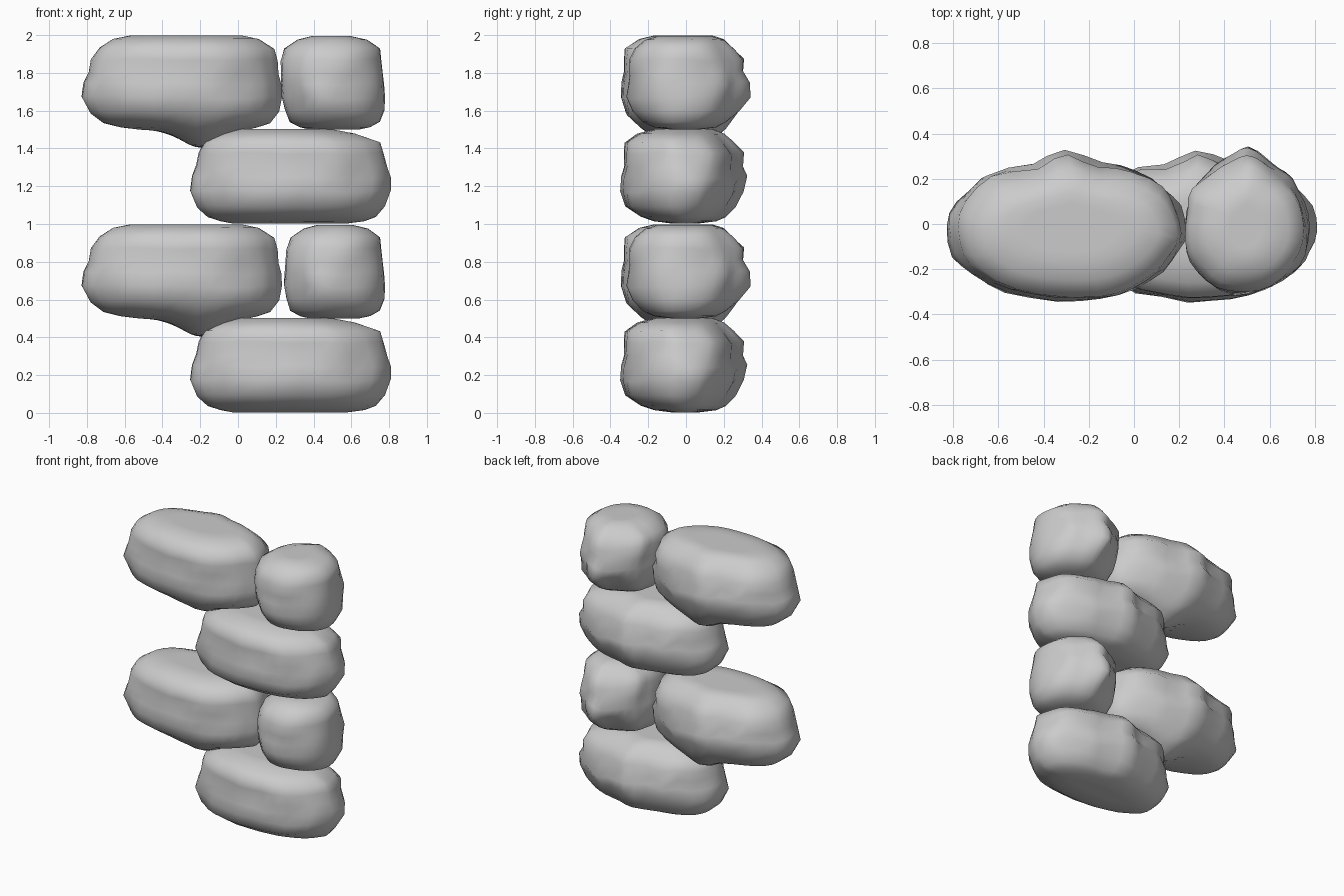
import bpy, bmesh, math
from mathutils import Vector, noise

if "Cube" in bpy.data.objects:
    bpy.data.objects.remove(bpy.data.objects["Cube"])

# Plan outlines (x, y), counter-clockwise from the right end
LONG_PLAN = [(.24, -.03), (.21, .09), (.14, .17), (0, .25), (-.15, .285), (-.29, .33),
             (-.45, .28), (-.66, .22), (-.78, .12), (-.82, 0), (-.80, -.13), (-.72, -.22),
             (-.57, -.30), (-.33, -.34), (-.15, -.33), (0, -.29), (.13, -.21), (.21, -.11)]
SMALL_PLAN = [(.77, -.02), (.75, .11), (.70, .2), (.63, .265), (.57, .31), (.50, .335),
              (.44, .30), (.36, .25), (.27, .18), (.24, .09), (.22, 0), (.24, -.12),
              (.29, -.21), (.38, -.29), (.50, -.31), (.61, -.28), (.69, -.22), (.75, -.13)]

# Vertical profiles: (height, left x, right x, front y, back y)
RIGHT_STONE = [(0, -.03, .58, -.08, .07), (.012, -.09, .67, -.17, .16), (.035, -.16, .73, -.24, .21),
               (.09, -.22, .78, -.32, .27), (.17, -.25, .82, -.34, .305), (.24, -.24, .82, -.335, .325),
               (.30, -.22, .80, -.33, .295), (.37, -.205, .775, -.33, .30), (.43, -.18, .75, -.325, .25),
               (.475, -.09, .62, -.26, .20), (.5, -.01, .49, -.17, .14)]
LEFT_STONE = [(.0, -.52, .0, -.08, .07), (.012, -.62, .10, -.17, .16), (.035, -.71, .17, -.24, .21),
              (.09, -.78, .22, -.32, .27), (.17, -.825, .24, -.34, .305), (.24, -.815, .235, -.335, .325),
              (.30, -.79, .22, -.33, .295), (.37, -.775, .21, -.33, .30), (.43, -.73, .19, -.325, .25),
              (.48, -.66, .11, -.25, .20), (.498, -.57, .02, -.17, .14)]
SMALL_STONE = [(0, .38, .64, -.08, .07), (.012, .33, .70, -.17, .16), (.04, .275, .75, -.23, .21),
               (.1, .255, .775, -.28, .28), (.17, .245, .775, -.31, .32), (.24, .24, .77, -.31, .34),
               (.30, .245, .765, -.305, .315), (.37, .25, .755, -.30, .305), (.43, .275, .75, -.27, .25),
               (.475, .35, .69, -.22, .20), (.495, .42, .61, -.15, .13)]


def smooth_loop(points):
    """Double the points of a closed outline, scaled to a -1..1 box."""
    lo = [min(p[i] for p in points) for i in (0, 1)]
    hi = [max(p[i] for p in points) for i in (0, 1)]
    unit = [Vector([(p[i] - lo[i]) / (hi[i] - lo[i]) * 2 - 1 for i in (0, 1)]) for p in points]
    n, out = len(unit), []
    for i in range(n):
        a, b, c, d = (unit[(i + k) % n] for k in (-1, 0, 1, 2))
        out += [b, (b + c) * .5625 - (a + d) * .0625]
    return out


def stone(name, plan, profile, base, sag=False, lean=0, seed=0):
    loop = smooth_loop(plan)
    n = len(loop)
    bm = bmesh.new()
    rings = []

    def place(x, y, z):
        # surface lumps, stronger at the back, fading at the flat top and bottom
        v = Vector((x, y, z))
        fade = math.sin(math.pi * min(max(z / .5, 0), 1))
        strength = .022 + .02 * max(0, y) / .3
        v += noise.noise_vector(v * 6.5 + Vector((seed, 0, 0))) * strength * fade
        # hanging bulge under the overlapping stones
        if sag and z < .2:
            v.z -= .095 * math.exp(-((x + .2) / .14) ** 2 - (y / .24) ** 2) * (1 - z / .2)
        # the left side leans outward towards the top
        v.x += lean * max(z, 0) / .5 * min(max((.75 - x) / .45, 0), 1)
        v.z += base
        return bm.verts.new(v)

    # inner rings close the top and bottom faces
    def inner(row, k):
        z, xl, xr, yf, yb = row
        cx, cy = (xl + xr) / 2, (yf + yb) / 2
        return (z, cx + (xl - cx) * k, cx + (xr - cx) * k, cy + (yf - cy) * k, cy + (yb - cy) * k)

    rows = [inner(profile[0], .35), inner(profile[0], .7)] + profile
    rows += [inner(profile[-1], .7), inner(profile[-1], .35)]
    for z, xl, xr, yf, yb in rows:
        rings.append([place((xl + xr) / 2 + (xr - xl) / 2 * p.x,
                            (yf + yb) / 2 + (yb - yf) / 2 * p.y, z) for p in loop])
    for a, b in zip(rings, rings[1:]):
        for i in range(n):
            j = (i + 1) % n
            bm.faces.new((a[i], a[j], b[j], b[i]))
    bm.faces.new(rings[0][::-1])
    bm.faces.new(rings[-1])
    bmesh.ops.recalc_face_normals(bm, faces=bm.faces)
    for f in bm.faces:
        f.smooth = True
    mesh = bpy.data.meshes.new(name)
    bm.to_mesh(mesh)
    bm.free()
    obj = bpy.data.objects.new(name, mesh)
    bpy.context.collection.objects.link(obj)
    return obj


# Two near-identical courses of stones
for level, label in enumerate(("lower", "upper")):
    stone(label + "_right_long_stone", LONG_PLAN, RIGHT_STONE, level + .003, seed=3)
    stone(label + "_left_long_stone", LONG_PLAN, LEFT_STONE, level + .5, sag=True, seed=7)
    stone(label + "_small_stone", SMALL_PLAN, SMALL_STONE, level + .5, lean=-.04 * level, seed=11)
